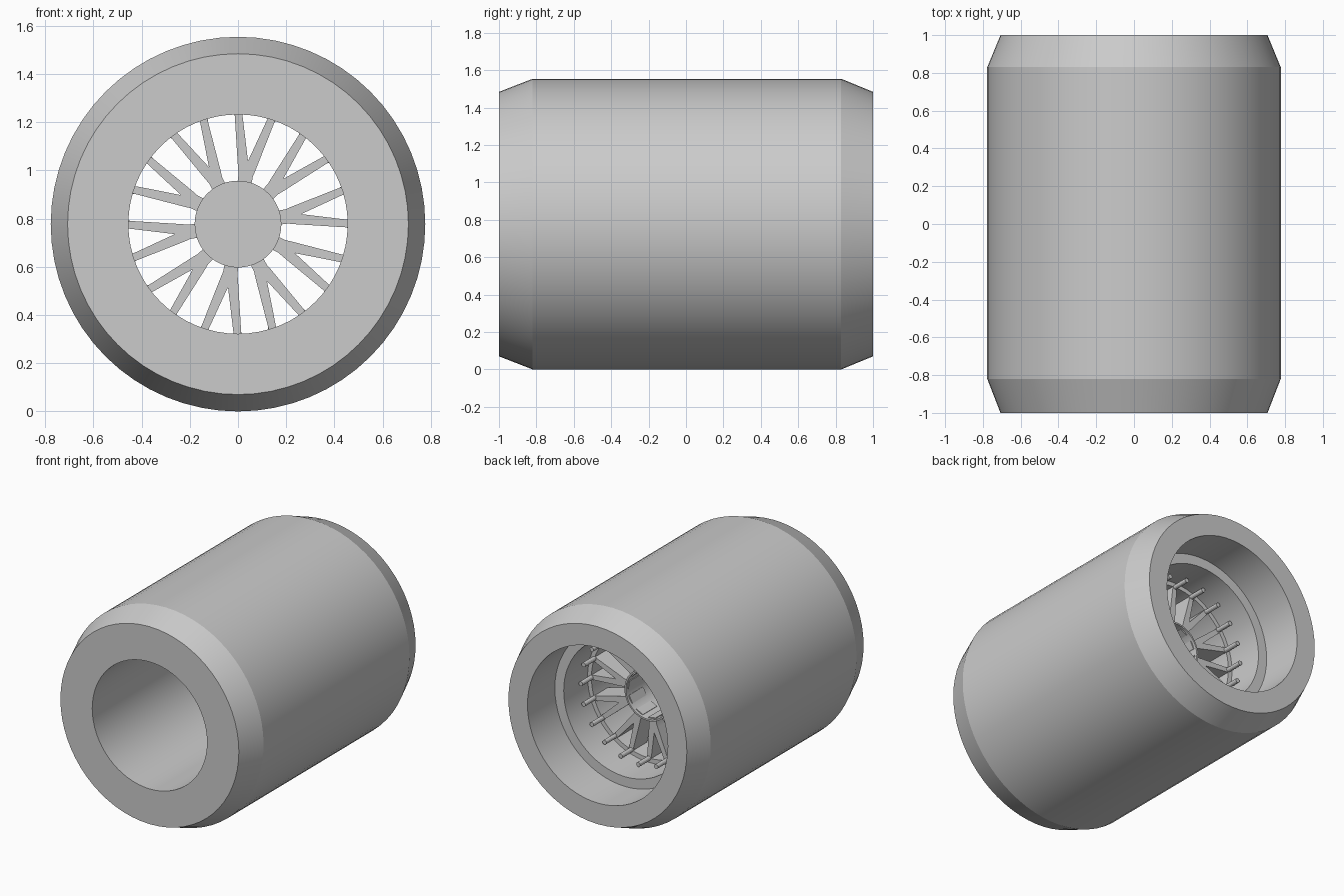
import bpy, bmesh, math
from mathutils import Matrix, Vector

cube = bpy.data.objects.get("Cube")
if cube:
    bpy.data.objects.remove(cube, do_unlink=True)

RADIUS = 0.777
CENTRE = Vector((0, 0, RADIUS))
FORKS = 10

grey = bpy.data.materials.new("plain grey")
grey.use_nodes = True
colour = (0.6, 0.6, 0.6, 1)
grey.diffuse_color = colour
grey.node_tree.nodes["Principled BSDF"].inputs["Base Color"].default_value = colour


def finish(bm, name):
    """Turn a bmesh built around the y axis into a shaded object."""
    bmesh.ops.remove_doubles(bm, verts=bm.verts, dist=1e-5)
    bmesh.ops.recalc_face_normals(bm, faces=bm.faces)
    mesh = bpy.data.meshes.new(name)
    bm.to_mesh(mesh)
    bm.free()
    mesh.materials.append(grey)
    obj = bpy.data.objects.new(name, mesh)
    obj.location = CENTRE
    bpy.context.collection.objects.link(obj)
    bpy.ops.object.select_all(action="DESELECT")
    obj.select_set(True)
    bpy.context.view_layer.objects.active = obj
    bpy.ops.object.shade_smooth_by_angle(angle=math.radians(15))
    return obj


def lathe(name, profile, steps, closed):
    """Revolve (radius, y) points around the y axis."""
    bm = bmesh.new()
    verts = [bm.verts.new((r, y, 0)) for r, y in profile]
    edges = [bm.edges.new(pair) for pair in zip(verts, verts[1:])]
    if closed:
        edges.append(bm.edges.new((verts[-1], verts[0])))
    bmesh.ops.spin(bm, geom=verts + edges, cent=(0, 0, 0), axis=(0, 1, 0),
                   angle=math.tau, steps=steps, use_merge=True)
    return finish(bm, name)


# Wide body: chamfered ends, long front bore, stepped rear recess
lathe("body", [
    (0.455, -1), (0.707, -1), (RADIUS, -0.82), (RADIUS, 0.83), (0.707, 1),
    (0.556, 1), (0.556, 0.69), (0.486, 0.69), (0.486, 0.42), (0.455, 0.42),
], 64, True)

# Hub: cup closed at the front, open at the rear
lathe("hub", [
    (0, 0.08), (0.18, 0.08), (0.18, 0.44), (0.168, 0.44), (0.168, 0.11), (0, 0.11),
], 48, False)

# Forked spokes: one mirrored Y outline, extruded and repeated
half = [(0.16, 0.029), (0.205, 0.03), (0.228, 0.036), (0.462, 0.088), (0.466, 0.057)]
outline = half + [(0.265, 0)] + [(r, -t) for r, t in reversed(half)]
bm = bmesh.new()
for i in range(FORKS):
    turn = Matrix.Rotation(-math.radians(9) - i * math.tau / FORKS, 3, "Y")
    face = bm.faces.new([bm.verts.new(turn @ Vector((r, 0.42, t))) for r, t in outline])
    new = bmesh.ops.extrude_face_region(bm, geom=[face])["geom"]
    moved = [v for v in new if isinstance(v, bmesh.types.BMVert)]
    bmesh.ops.translate(bm, verts=moved, vec=(0, -0.16, 0))
finish(bm, "forked_spokes")

# Pegs at the spoke tips, pointing to the rear
bm = bmesh.new()
for i in range(FORKS * 2):
    turn = Matrix.Rotation(i * math.tau / (FORKS * 2), 4, "Y")
    place = turn @ Matrix.Translation((0.456, 0.47, 0)) @ Matrix.Rotation(math.pi / 2, 4, "X")
    bmesh.ops.create_cone(bm, cap_ends=True, segments=12, radius1=0.016,
                          radius2=0.016, depth=0.14, matrix=place)
finish(bm, "spoke_pegs")
